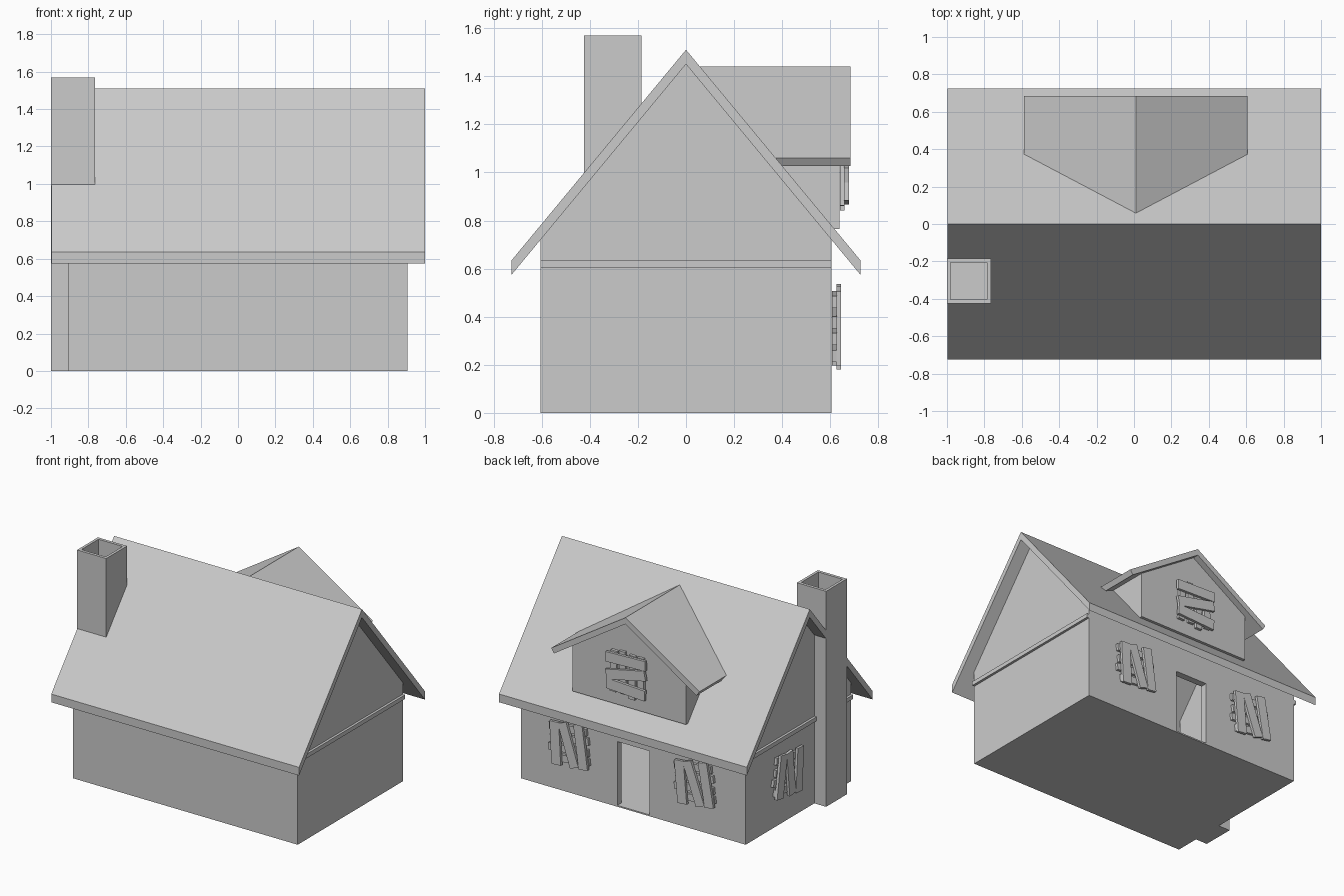
import bpy, bmesh
from math import radians
from mathutils import Matrix, Vector

if "Cube" in bpy.data.objects:
    bpy.data.objects.remove(bpy.data.objects["Cube"])


def finish(name, bm):
    bmesh.ops.recalc_face_normals(bm, faces=bm.faces)
    me = bpy.data.meshes.new(name)
    bm.to_mesh(me)
    bm.free()
    ob = bpy.data.objects.new(name, me)
    bpy.context.collection.objects.link(ob)
    return ob


def prism(name, pts, a, b, axis, cut=None):
    """Extrude a profile (horizontal, z) along x or y; optionally keep only what is above a plane."""
    bm = bmesh.new()
    place = (lambda p, t: (t, p[0], p[1])) if axis == 'x' else (lambda p, t: (p[0], t, p[1]))
    face = bm.faces.new([bm.verts.new(place(p, a)) for p in pts])
    ext = bmesh.ops.extrude_face_region(bm, geom=[face])
    move = Vector((b - a, 0, 0)) if axis == 'x' else Vector((0, b - a, 0))
    bmesh.ops.translate(bm, vec=move,
                        verts=[v for v in ext['geom'] if isinstance(v, bmesh.types.BMVert)])
    if cut:
        r = bmesh.ops.bisect_plane(bm, geom=bm.verts[:] + bm.edges[:] + bm.faces[:],
                                   plane_co=cut[0], plane_no=cut[1], clear_inner=True)
        edges = [e for e in r['geom_cut'] if isinstance(e, bmesh.types.BMEdge)]
        bmesh.ops.holes_fill(bm, edges=edges)
    return finish(name, bm)


def box(name, x, y, z):
    return prism(name, [(x[0], z[0]), (x[1], z[0]), (x[1], z[1]), (x[0], z[1])], y[0], y[1], 'y')


def subtract(ob, cutter):
    cutter.hide_render = True
    m = ob.modifiers.new('cut', 'BOOLEAN')
    m.operation, m.solver, m.object = 'DIFFERENCE', 'EXACT', cutter
    bpy.context.view_layer.objects.active = ob
    bpy.ops.object.modifier_apply(modifier=m.name)
    bpy.data.objects.remove(cutter)


def gable(half, bottom, eave, apex, cx=0):
    return [(cx - half, bottom), (cx + half, bottom), (cx + half, eave), (cx, apex), (cx - half, eave)]


# Hollow house body with a doorway in the +y wall
walls = prism('house_walls', gable(0.605, 0, 0.72, 1.45), -0.905, 0.905, 'x')
subtract(walls, prism('room', gable(0.555, 0.01, 0.72, 1.39), -0.855, 0.855, 'x'))
subtract(walls, box('doorway', (-0.13, 0.13), (0.5, 0.7), (0.01, 0.475)))

# Main roof
prism('main_roof', [(-0.725, 0.575), (0, 1.45), (0.725, 0.575),
                    (0.725, 0.635), (0, 1.51), (-0.725, 0.635)], -0.998, 1.0, 'x')

# Trim strips under the gables
for s, side in ((-1, 'left'), (1, 'right')):
    xs = sorted((s * 0.89, s * 0.923))
    box(f'{side}_gable_trim', xs, (-0.605, 0.605), (0.605, 0.635))

# Chimney with open top
chimney = box('chimney', (-1.0, -0.765), (-0.425, -0.185), (0, 1.57))
subtract(chimney, box('flue', (-0.98, -0.785), (-0.403, -0.207), (1.27, 1.7)))

# Dormer, trimmed just under the surface of the main roof
below_roof = (Vector((0, 0, 1.48)), Vector((0, 1.207, 1)).normalized())
prism('dormer_walls', gable(0.457, 0.765, 1.102, 1.393, 0.01), 0, 0.638, 'y', below_roof)
prism('dormer_roof', [(0.01 + u, z) for u, z in
                      ((-0.575, 1.026), (0, 1.393), (0.575, 1.026),
                       (0.597, 1.06), (0, 1.44), (-0.597, 1.06))], 0, 0.685, 'y', below_roof)


# Boarded windows: narrow slats behind, wide crossing planks in front
# each board: (u, v, length, width, angle)
SLATS = [(-0.11, 0, 0.30, 0.05, 88), (-0.035, 0.005, 0.31, 0.05, 92),
         (0.04, -0.01, 0.32, 0.05, 89), (0.11, 0.005, 0.29, 0.05, 91)]
PLANKS = [(0, 0.105, 0.32, 0.072, 2), (0, 0.005, 0.32, 0.072, 12), (0, -0.1, 0.31, 0.075, -3)]


def boarded_window(name, centre, facing, turn):
    base = (Matrix.Translation(centre) @ Matrix.Rotation(radians(facing), 4, 'Z')
            @ Matrix.Rotation(radians(turn), 4, 'Y'))
    bm = bmesh.new()
    for layer, boards in enumerate((SLATS, PLANKS)):
        for u, v, length, width, ang in boards:
            m = (base @ Matrix.Translation((u, -0.009 - 0.018 * layer, v))
                 @ Matrix.Rotation(radians(-ang), 4, 'Y')
                 @ Matrix.Diagonal((length, 0.02, width, 1)))
            bmesh.ops.create_cube(bm, size=1, matrix=m)
    finish(name, bm)


boarded_window('door_side_window_a', (0.505, 0.608, 0.362), 180, 84)
boarded_window('door_side_window_b', (-0.505, 0.608, 0.352), 180, 82)
boarded_window('dormer_window', (0.015, 0.641, 1.012), 180, 0)
boarded_window('side_window', (-0.908, 0.14, 0.353), -90, 96)
